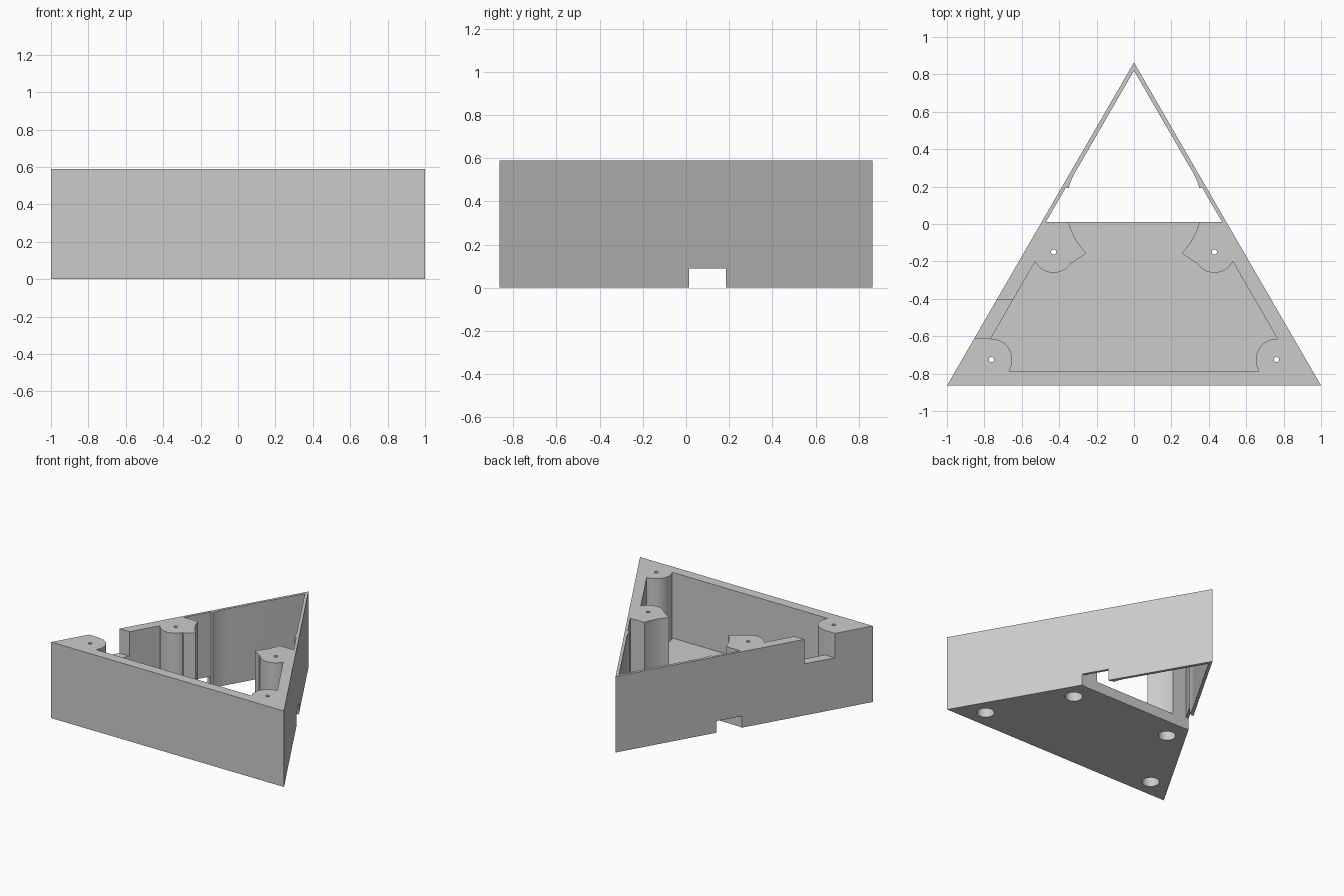
import bpy, bmesh, math

if "Cube" in bpy.data.objects:
    bpy.data.objects.remove(bpy.data.objects["Cube"])

H = 0.59        # case height
FLOOR = 0.08    # floor plate thickness
HALF = 0.864    # half depth of the triangle
SLOPE = 2 * HALF
LOW, HIGH = -0.3, 1.0   # cutter overshoot

grey = bpy.data.materials.new("grey plastic")
grey.use_nodes = True
colour = (0.6, 0.6, 0.6, 1)
grey.diffuse_color = colour
grey.node_tree.nodes["Principled BSDF"].inputs["Base Color"].default_value = colour


def prism(name, points, z0, z1):
    """Extrude a flat outline from z0 to z1."""
    bm = bmesh.new()
    face = bm.faces.new([bm.verts.new((x, y, z0)) for x, y in points])
    top = bmesh.ops.extrude_face_region(bm, geom=[face])["geom"]
    for v in top:
        if isinstance(v, bmesh.types.BMVert):
            v.co.z = z1
    bmesh.ops.recalc_face_normals(bm, faces=bm.faces)
    mesh = bpy.data.meshes.new(name)
    bm.to_mesh(mesh)
    bm.free()
    mesh.materials.append(grey)
    obj = bpy.data.objects.new(name, mesh)
    bpy.context.collection.objects.link(obj)
    return obj


def arc(cx, cy, r, a0=0, a1=360, n=48):
    steps = n if a1 - a0 == 360 else n + 1
    angles = [math.radians(a0 + (a1 - a0) * i / n) for i in range(steps)]
    return [(cx + r * math.cos(a), cy + r * math.sin(a)) for a in angles]


def side(y, inset):
    """Half width of the triangle at depth y, less a wall inset."""
    return (HALF - y) / SLOPE - inset


def band(y0, y1, inset):
    a, b = side(y0, inset), side(y1, inset)
    return [(-a, y0), (a, y0), (b, y1), (-b, y1)]


def box(x0, x1, y0, y1):
    return [(x0, y0), (x1, y0), (x1, y1), (x0, y1)]


def cut(target, points, z0=LOW, z1=HIGH):
    cut_with(target, prism("cutter", points, z0, z1))


def cut_with(target, cutter):
    cutter.hide_render = True
    mod = target.modifiers.new("cut", "BOOLEAN")
    mod.operation, mod.solver, mod.object = "DIFFERENCE", "EXACT", cutter
    with bpy.context.temp_override(object=target, active_object=target,
                                   selected_objects=[target]):
        bpy.ops.object.modifier_apply(modifier=mod.name)
    bpy.data.objects.remove(cutter)


# Triangular outer body
case = prism("triangular_case", [(-1, -HALF), (1, -HALF), (0, HALF)], 0, H)

# Front bay, with the four screw posts left standing
bay = prism("bay_cutter", band(-0.786, 0.05, 0.088), FLOOR, HIGH)
posts = [(s * x, y) for s in (1, -1) for x, y in ((0.762, -0.725), (0.43, -0.15))]
for x, y in posts:
    cut(bay, arc(x, y, 0.111))
for s in (1, -1):
    cut(bay, [(s * x, y) for x, y in
              ((0.765, -0.615), (0.765, -0.9), (1, -0.9), (1, -0.615))])
    cut(bay, [(s * x, y) for x, y in
              ((0.9, 0.1), (0.9, -0.195), (0.526, -0.195), (0.43, -0.2),
               (0.326, -0.205), (0.2, -0.118), (0.2, 0.1))])
cut_with(case, bay)

# Round recess over the floor, open slot, and open back chamber
RX, RY, R = 0, 0.1, 0.361
cut(case, arc(RX, RY, R, n=96), FLOOR, HIGH)
cut(case, band(0.01, 0.193, 0.023))
start = math.degrees(math.asin(0.085 / R))
cut(case, arc(RX, RY, R, start, 180 - start, 48))
chamber = side(0.28, 0.026)
cut(case, [(-chamber, 0.28), (chamber, 0.28), (0, 0.82)])

# Low side notches and the high notch in the right wall
cut(case, box(-1, 1, 0.015, 0.185), LOW, 0.09)
cut(case, box(-1, -0.62, -0.61, -0.405), 0.40, HIGH)

# Screw holes with wide bores from below
for x, y in posts:
    cut(case, arc(x, y, 0.014, n=16))
    cut(case, arc(x, y, 0.062, n=32), LOW, 0.3)

bpy.ops.object.select_all(action="DESELECT")
case.select_set(True)
bpy.context.view_layer.objects.active = case
bpy.ops.object.shade_smooth_by_angle(angle=math.radians(25))
